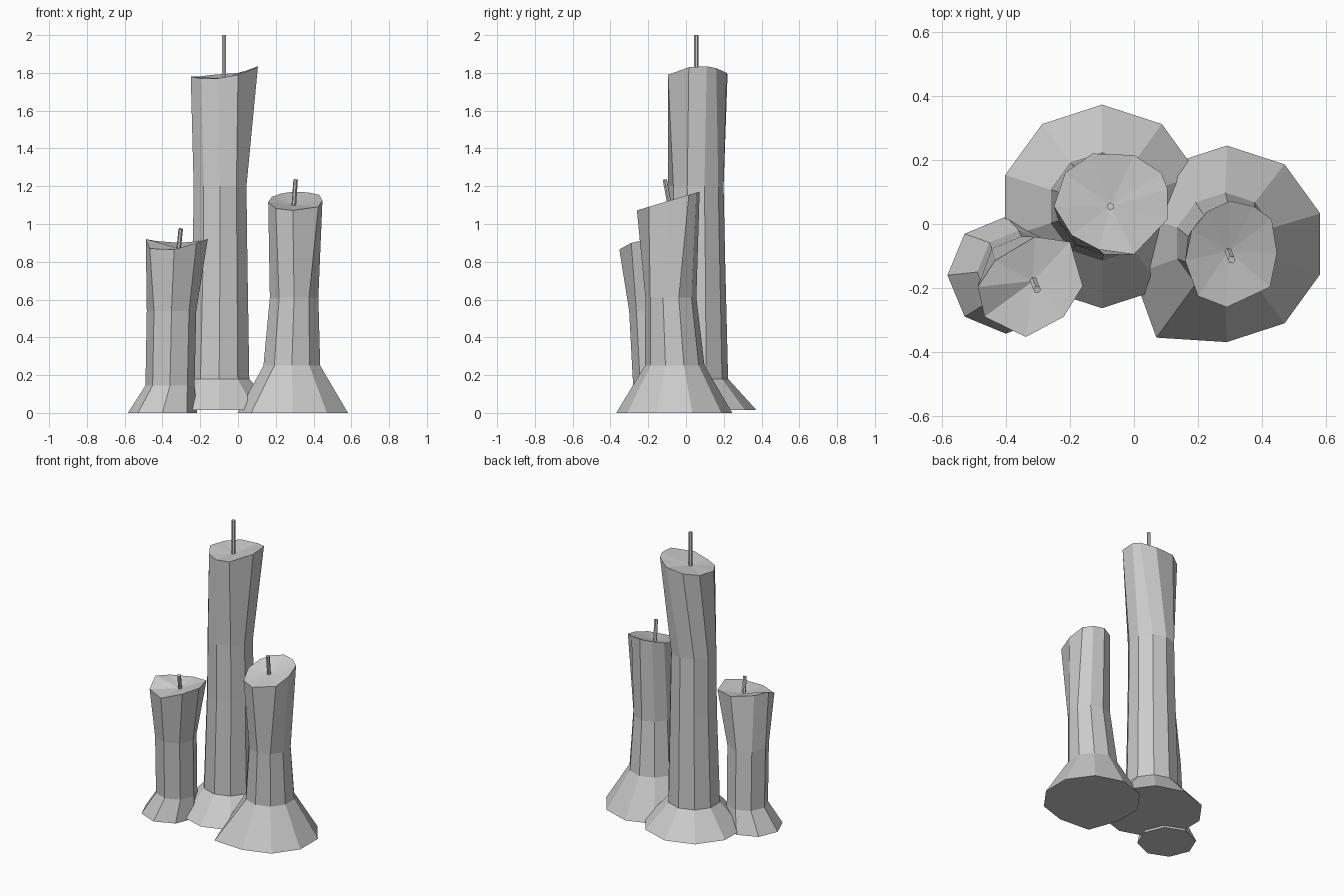
import bpy, math
from mathutils import Vector

if "Cube" in bpy.data.objects:
    bpy.data.objects.remove(bpy.data.objects["Cube"])


def make_object(name, verts, faces):
    mesh = bpy.data.meshes.new(name)
    mesh.from_pydata(verts, [], faces)
    mesh.update()
    obj = bpy.data.objects.new(name, mesh)
    bpy.context.collection.objects.link(obj)
    return obj


def ring(n, cx, cy, z, r):
    # polygon with one corner towards +y, counter-clockwise
    angles = [math.pi / 2 + math.tau * k / n for k in range(n)]
    return [(cx + r * math.cos(a), cy + r * math.sin(a), z) for a in angles]


def candle(name, rings, rim, dip, nudge=None):
    # regular rings, then an uneven melted rim, closed by a dished fan
    n = len(rim)
    verts = [v for spec in rings for v in ring(n, *spec)] + list(rim)
    if nudge:
        verts[nudge[0]] = nudge[1]
    faces = [tuple(reversed(range(n)))]
    for i in range(len(rings)):
        for k in range(n):
            j = (k + 1) % n
            faces.append((i * n + k, i * n + j, (i + 1) * n + j, (i + 1) * n + k))
    top = len(rings) * n
    verts.append(dip)
    faces += [(top + k, top + (k + 1) % n, len(verts) - 1) for k in range(n)]
    return make_object(name, verts, faces)


def wick(name, start, end, r=0.012, n=6):
    # thin tilted prism
    a, b = Vector(start), Vector(end)
    q = (b - a).to_track_quat('Z', 'Y')
    circle = [Vector(p) for p in ring(n, 0, 0, 0, r)]
    verts = [a + q @ p for p in circle] + [b + q @ p for p in circle]
    faces = [(k, (k + 1) % n, n + (k + 1) % n, n + k) for k in range(n)]
    faces += [tuple(reversed(range(n))), tuple(range(n, 2 * n))]
    return make_object(name, verts, faces)


# tall candle at the back
tall_rim = [(0, .215, 1.80), (-.13, .22, 1.79), (-.215, .16, 1.78), (-.25, .055, 1.78),
            (-.195, -.035, 1.77), (-.11, -.08, 1.77), (0, -.095, 1.79),
            (.105, .015, 1.83), (.105, .11, 1.835), (.085, .16, 1.825)]
candle("tall_candle",
       [(-.10, .055, .015, .318), (-.10, .055, .18, .168),
        (-.095, .055, .82, .152), (-.095, .052, 1.2, .147)],
       tall_rim, (-.073, .055, 1.77))
wick("tall_wick", (-.073, .055, 1.76), (-.073, .055, 2.0))

# medium candle on the right, rim sloping down to the front
medium_xy = [(.30, .072), (.23, .04), (.18, -.02), (.16, -.115), (.20, -.225),
             (.29, -.26), (.425, -.197), (.447, -.09), (.43, .015), (.375, .055)]
candle("medium_candle",
       [(.29, -.062, 0, .307), (.285, -.06, .25, .158), (.297, -.08, .61, .135)],
       [(x, y, 1.15 + .3 * y) for x, y in medium_xy], (.295, -.085, 1.10),
       nudge=(4, (.07, -.355, 0)))
wick("medium_wick", (.295, -.085, 1.09), (.305, -.112, 1.235))

# short candle on the left, eight-sided with a wavy rim
short_rim = [(-.31, -.04, .90), (-.435, -.115, .91), (-.488, -.197, .92),
             (-.467, -.29, .87), (-.338, -.353, .865), (-.22, -.29, .90),
             (-.16, -.194, .92), (-.20, -.056, .91)]
candle("short_candle",
       [(-.40, -.16, 0, .183), (-.36, -.15, .145, .13), (-.352, -.17, .54, .131)],
       short_rim, (-.315, -.178, .87))
wick("short_wick", (-.315, -.175, .86), (-.303, -.205, .975))
